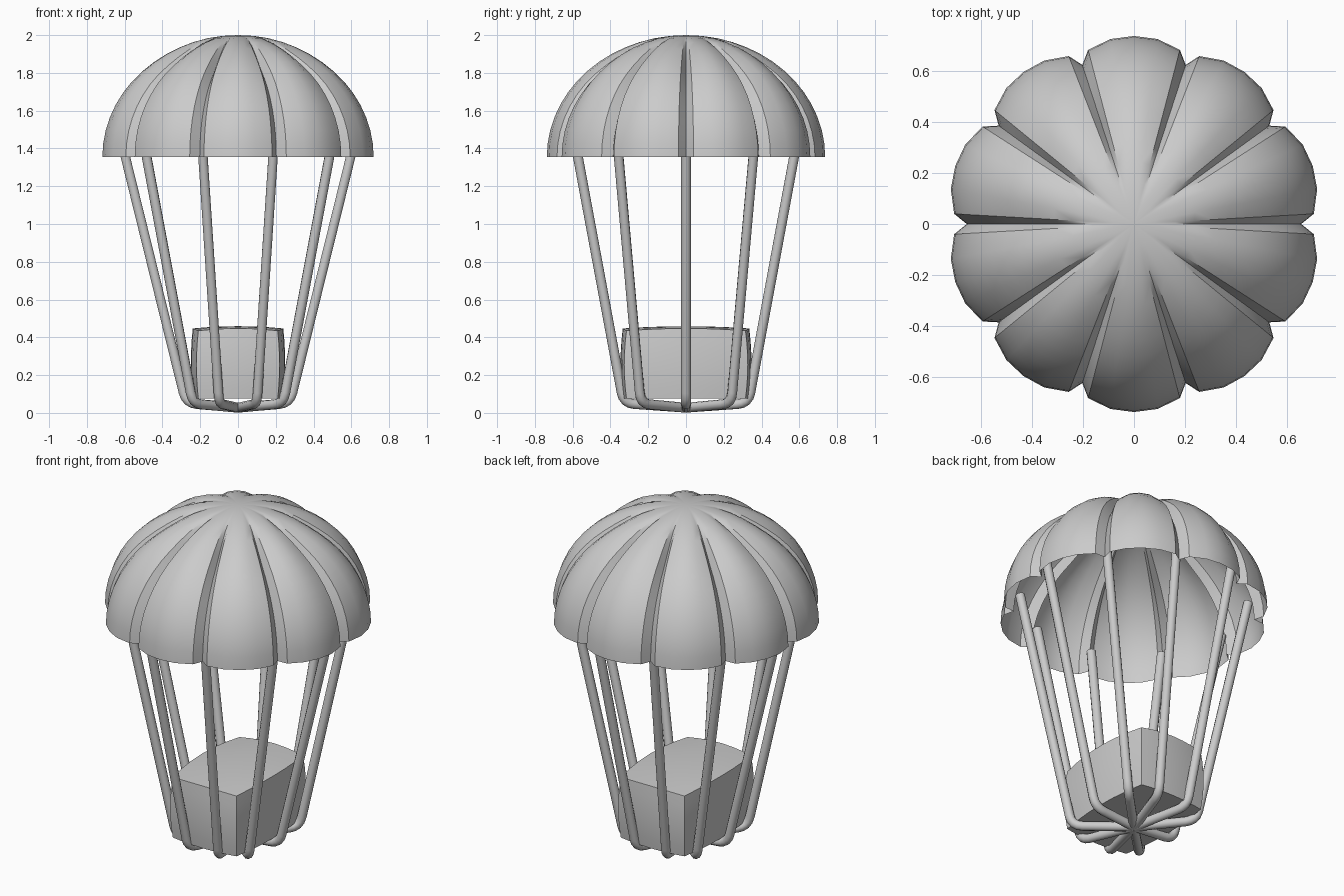
import bpy, bmesh, math
from mathutils import Vector

if "Cube" in bpy.data.objects:
    bpy.data.objects.remove(bpy.data.objects["Cube"])

grey = bpy.data.materials.new("plain_grey")
grey.use_nodes = True
grey.diffuse_color = (0.6, 0.6, 0.6, 1)
grey.node_tree.nodes["Principled BSDF"].inputs["Base Color"].default_value = (0.6, 0.6, 0.6, 1)


def finish(name, bm, angle):
    """Turn a bmesh into a smooth-shaded object that keeps its sharp edges."""
    bmesh.ops.recalc_face_normals(bm, faces=bm.faces)
    mesh = bpy.data.meshes.new(name)
    bm.to_mesh(mesh)
    bm.free()
    mesh.materials.append(grey)
    obj = bpy.data.objects.new(name, mesh)
    bpy.context.collection.objects.link(obj)
    bpy.ops.object.select_all(action="DESELECT")
    bpy.context.view_layer.objects.active = obj
    obj.select_set(True)
    bpy.ops.object.shade_smooth_by_angle(angle=math.radians(angle))
    return obj


# Canopy: open dome of ten puffed gores with pinched seams that fade at the crown
GORES, RINGS = 10, 14
RADIUS, HEIGHT, RIM = 0.737, 0.645, 1.355
ACROSS = (-1, -0.82, -0.4, 0, 0.4, 0.82)
bm = bmesh.new()
rings = []
for i in range(RINGS):
    lift = math.pi / 2 * i / RINGS
    fade = min(1, max(0, (math.cos(lift) - 0.15) / 0.5))
    fade = fade * fade * (3 - 2 * fade)
    ring = []
    for g in range(GORES):
        for t in ACROSS:
            turn = (g + 0.5 + t / 2) * math.tau / GORES
            puff = 1 - fade * (0.05 * t * t + 0.06 * abs(t) ** 10)
            r = RADIUS * puff * math.cos(lift)
            ring.append(bm.verts.new((r * math.cos(turn), r * math.sin(turn),
                                      RIM + HEIGHT * puff * math.sin(lift))))
    rings.append(ring)
crown = bm.verts.new((0, 0, RIM + HEIGHT))
count = len(rings[0])
for low, high in zip(rings, rings[1:]):
    for k in range(count):
        n = (k + 1) % count
        bm.faces.new((low[k], low[n], high[n], high[k]))
for k in range(count):
    bm.faces.new((rings[-1][k], rings[-1][(k + 1) % count], crown))
finish("canopy", bm, 35)

# Crate: box with gently bulging top and sides
bm = bmesh.new()
bmesh.ops.create_cube(bm, size=2)
bmesh.ops.subdivide_edges(bm, edges=bm.edges, cuts=5, use_grid_fill=True)
for v in bm.verts:
    u, w, h = v.co
    bulge_u, bulge_w, bulge_h = 1 - u * u, 1 - w * w, 1 - h * h
    v.co = (u * (0.21 + 0.03 * bulge_w + 0.01 * bulge_h),
            w * (0.315 + 0.02 * bulge_u + 0.012 * bulge_h),
            0.255 + h * 0.18)
    if h > 0:
        v.co.z += h * 0.012 * (bulge_u + bulge_w)
finish("crate", bm, 30)


# Ropes: each runs from a canopy seam, bends under the crate and meets the others
def rope(name, top, corner):
    hub = Vector((0, 0, 0.027))
    up, inward = (top - corner).normalized(), (hub - corner).normalized()
    start, end = corner + up * 0.06, corner + inward * 0.06
    points = [top]
    for k in range(5):
        s = k / 4
        points.append(start * (1 - s) ** 2 + corner * 2 * s * (1 - s) + end * s * s)
    points.append(hub)
    curve = bpy.data.curves.new(name, "CURVE")
    curve.dimensions = "3D"
    curve.bevel_depth = 0.026
    curve.bevel_resolution = 3
    curve.use_fill_caps = True
    spline = curve.splines.new("POLY")
    spline.points.add(len(points) - 1)
    for p, co in zip(spline.points, points):
        p.co = (*co, 1)
    spline.use_smooth = True
    curve.materials.append(grey)
    bpy.context.collection.objects.link(bpy.data.objects.new(name, curve))


corners = {0: (0.275, 0), 36: (0.24, 0.24), 72: (0.1, 0.33)}
for angle, (cx, cy) in corners.items():
    a = math.radians(angle)
    for sx in (1, -1):
        for sy in (1, -1) if angle else (1,):
            side = ("left" if sx > 0 else "right") + ("_back" if sy > 0 else "_front")
            rope(f"rope_{angle}_{side}",
                 Vector((sx * 0.622 * math.cos(a), sy * 0.622 * math.sin(a), 1.46)),
                 Vector((sx * cx, sy * cy, 0.05)))
